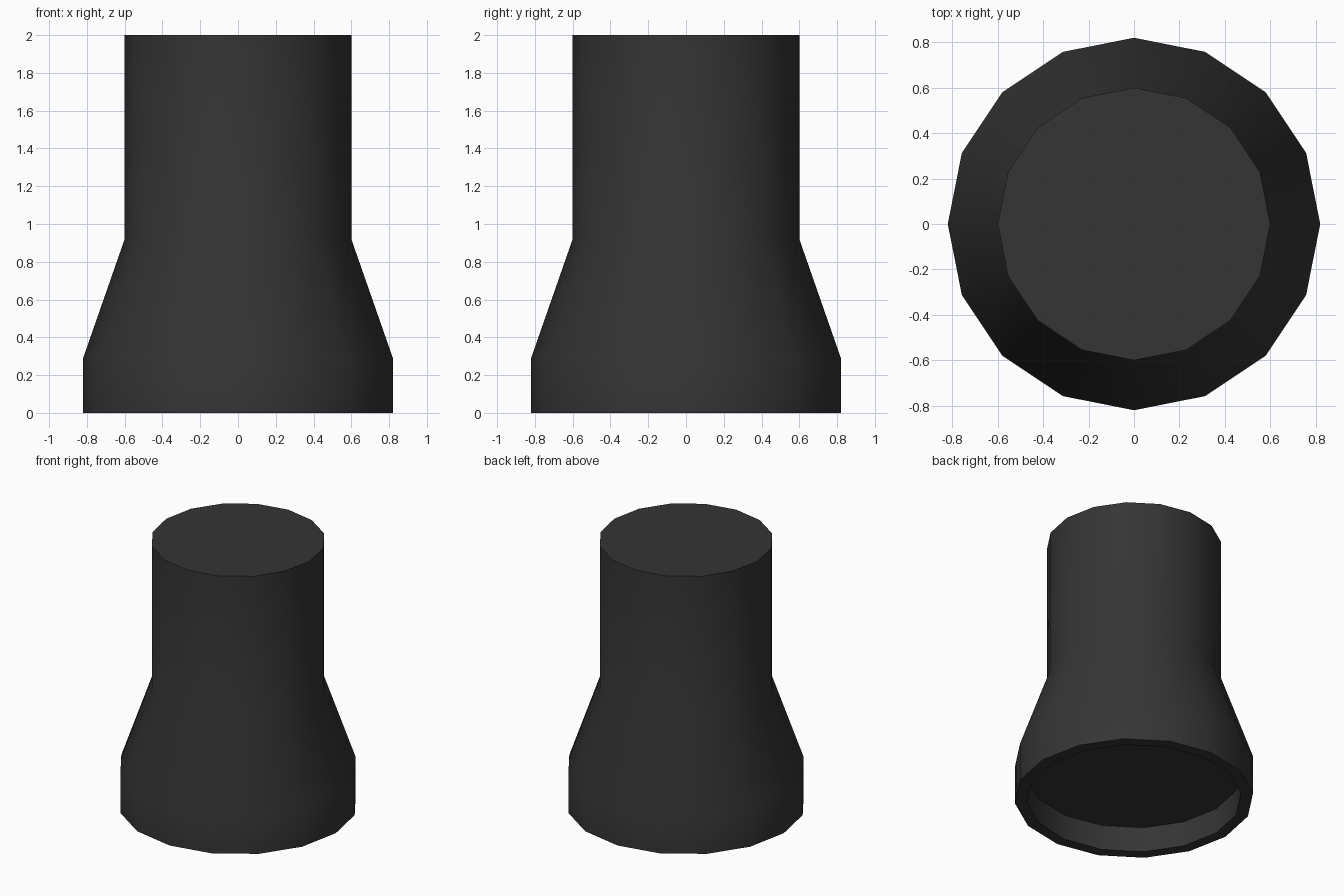
import bpy
import bmesh
from math import cos, sin, pi, radians

if "Cube" in bpy.data.objects:
    bpy.data.objects.remove(bpy.data.objects["Cube"])

SIDES = 16

# Profile (radius, height): recess ceiling, foot rim, flare, neck top
profile = [(0.737, 0.19), (0.737, 0.0), (0.82, 0.0), (0.82, 0.29), (0.60, 0.92), (0.60, 2.0)]

bm = bmesh.new()
rings = [[bm.verts.new((r * cos(2 * pi * i / SIDES), r * sin(2 * pi * i / SIDES), z))
          for i in range(SIDES)] for r, z in profile]

# Walls between neighbouring rings
for lower, upper in zip(rings, rings[1:]):
    for i in range(SIDES):
        j = (i + 1) % SIDES
        bm.faces.new((lower[i], lower[j], upper[j], upper[i]))

# Flat top and recessed underside
bm.faces.new(rings[-1])
bm.faces.new(rings[0][::-1])
bmesh.ops.recalc_face_normals(bm, faces=bm.faces[:])

mesh = bpy.data.meshes.new("flared_cap")
bm.to_mesh(mesh)
bm.free()
cap = bpy.data.objects.new("flared_cap", mesh)
bpy.context.collection.objects.link(cap)

# Dark finish
dark = bpy.data.materials.new("dark_grey")
dark.diffuse_color = (0.035, 0.035, 0.035, 1)
dark.use_nodes = True
dark.node_tree.nodes["Principled BSDF"].inputs["Base Color"].default_value = dark.diffuse_color
mesh.materials.append(dark)

bpy.context.view_layer.objects.active = cap
cap.select_set(True)
bpy.ops.object.shade_smooth_by_angle(angle=radians(30))
